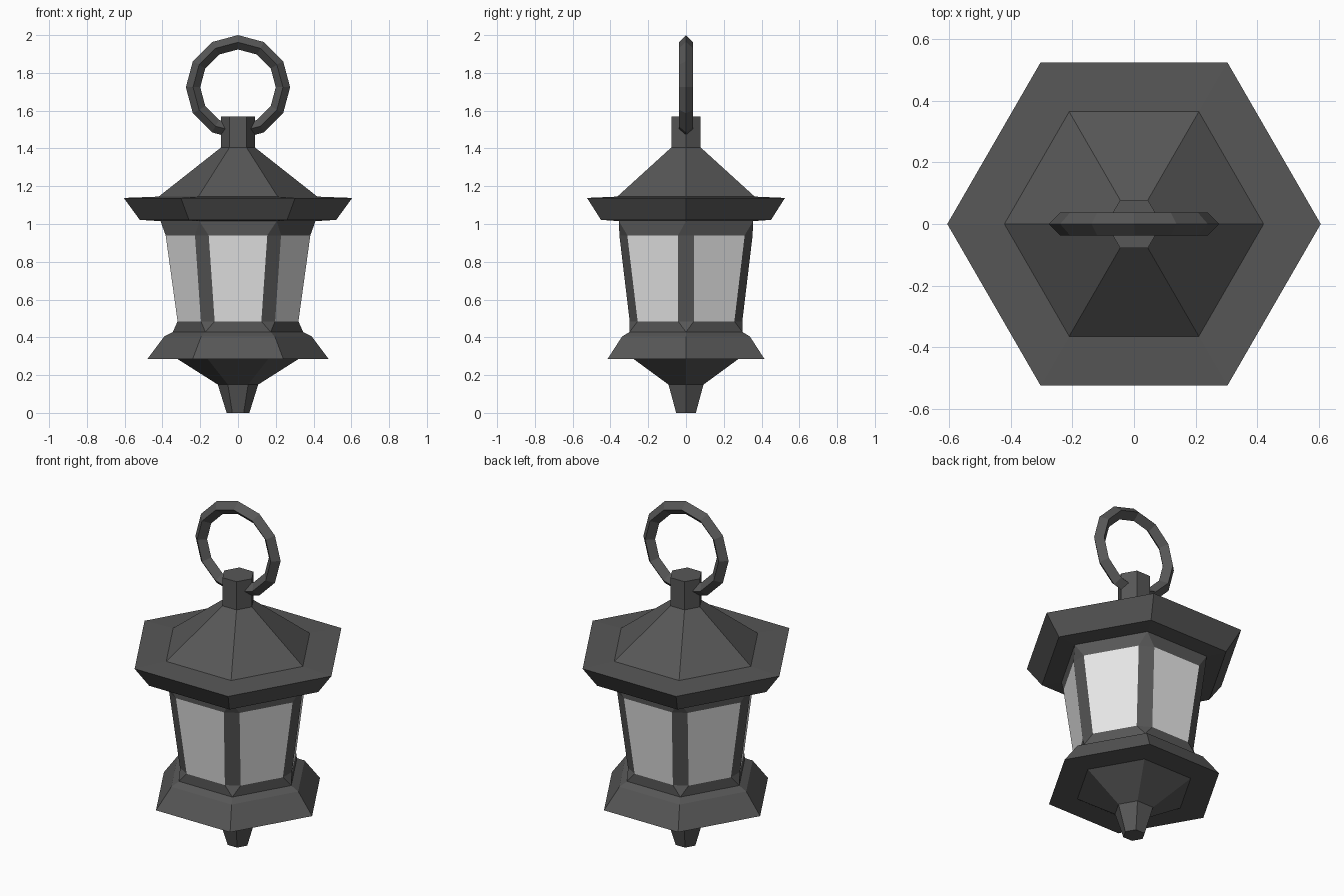
import bpy, bmesh, math
from mathutils import Vector, Matrix

if "Cube" in bpy.data.objects:
    bpy.data.objects.remove(bpy.data.objects["Cube"])


def material(name, v):
    m = bpy.data.materials.new(name)
    m.diffuse_color = (v, v, v, 1)
    m.use_nodes = True
    m.node_tree.nodes["Principled BSDF"].inputs["Base Color"].default_value = m.diffuse_color
    return m


metal = material("dark metal", 0.095)
glass = material("pale glass", 0.8)


def loft(name, rings, mats, cap_bottom=False, cap_top=False, side_material=0):
    """Stack six-sided rings (z, radius, half width of the corner flat)."""
    bm = bmesh.new()
    loops = []
    for z, r, w in rings:
        loop = []
        for k in range(6):
            rot = Matrix.Rotation(math.radians(60 * k), 3, 'Z')
            for s in (-1, 1):
                loop.append(bm.verts.new(rot @ Vector((r, s * w, z))))
        loops.append(loop)
    for a, b in zip(loops, loops[1:]):
        for j in range(12):
            n = (j + 1) % 12
            f = bm.faces.new((a[j], a[n], b[n], b[j]))
            f.material_index = side_material if j % 2 else 0
    if cap_bottom:
        bm.faces.new(loops[0][::-1])
    if cap_top:
        bm.faces.new(loops[-1])
    # rings without corner flats collapse to plain hexagons
    bmesh.ops.remove_doubles(bm, verts=bm.verts[:], dist=0.0005)
    me = bpy.data.meshes.new(name)
    bm.to_mesh(me)
    bm.free()
    for m in mats:
        me.materials.append(m)
    ob = bpy.data.objects.new(name, me)
    bpy.context.collection.objects.link(ob)
    return ob


POST = 0.042

# pointed drop under the lantern
loft("bottom_finial", [(0, 0.06, 0), (0.15, 0.107, 0)], [metal], cap_bottom=True)

# flared base, rising to the foot of the corner posts
loft("base", [(0.15, 0.107, 0), (0.285, 0.32, 0), (0.285, 0.48, 0),
              (0.405, 0.39, 0), (0.428, 0.345, 0), (0.485, 0.32, POST)], [metal])

# six panes with flat corner posts
loft("panes_and_posts", [(0.485, 0.32, POST), (0.94, 0.383, POST)],
     [metal, glass], side_material=1)

# collar, wide rim and sloped roof
loft("roof", [(0.94, 0.383, POST), (1.015, 0.41, 0), (1.022, 0.52, 0),
              (1.138, 0.605, 0), (1.145, 0.42, 0), (1.405, 0.09, 0)], [metal])

# neck that holds the ring
loft("neck", [(1.405, 0.09, 0), (1.57, 0.09, 0)], [metal], cap_top=True)

# hanging ring with diamond section
bpy.ops.mesh.primitive_torus_add(major_segments=12, minor_segments=4,
                                 major_radius=0.238, minor_radius=0.038,
                                 location=(0, 0, 1.724),
                                 rotation=(math.pi / 2, 0, 0))
ring = bpy.context.object
ring.name = "hanging_ring"
ring.data.materials.append(metal)
for p in ring.data.polygons:
    p.use_smooth = False
